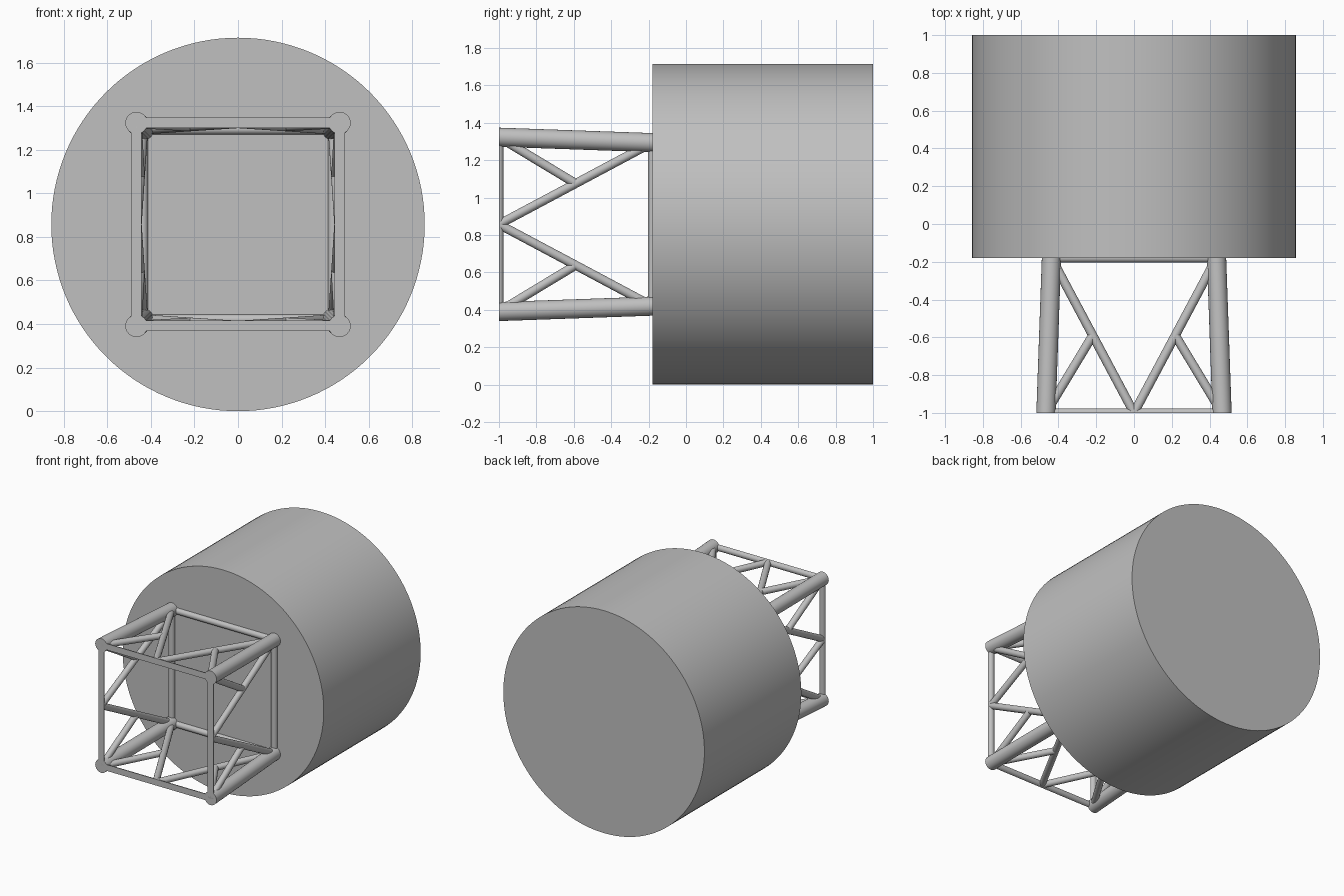
import bpy, bmesh, math
from mathutils import Vector, Matrix

if "Cube" in bpy.data.objects:
    bpy.data.objects.remove(bpy.data.objects["Cube"])

RADIUS = 0.857            # drum radius, also the height of its axis
FRONT, FACE = -1.0, -0.18  # open end of the truss, front face of the drum
WIDE, NARROW = 0.466, 0.437  # half width of the truss at each end
CHORD_R, BAR_R = 0.051, 0.024

grey = bpy.data.materials.new("plain_grey")
grey.use_nodes = True
colour = (0.53, 0.53, 0.53, 1)
grey.diffuse_color = colour
grey.node_tree.nodes["Principled BSDF"].inputs["Base Color"].default_value = colour


def tube(name, start, end, radius, sides=24, trim=True, turn=0):
    """Round bar between two points, trimmed flat at the truss ends, turned about the axis."""
    start, end = Vector(start), Vector(end)
    axis = end - start
    bm = bmesh.new()
    place = Matrix.Translation((start + end) / 2) @ axis.to_track_quat('Z', 'Y').to_matrix().to_4x4()
    bmesh.ops.create_cone(bm, cap_ends=True, segments=sides, radius1=radius,
                          radius2=radius, depth=axis.length, matrix=place)
    if trim:
        for y, side in ((FRONT, -1), (FACE, 1)):
            cut = bmesh.ops.bisect_plane(bm, geom=bm.verts[:] + bm.edges[:] + bm.faces[:],
                                         plane_co=(0, y, 0), plane_no=(0, side, 0), clear_outer=True)
            rim = [e for e in cut["geom_cut"] if isinstance(e, bmesh.types.BMEdge) and e.is_boundary]
            if rim:
                bmesh.ops.holes_fill(bm, edges=rim)
    bm.transform(Matrix.Translation((0, 0, RADIUS)) @ Matrix.Rotation(turn, 4, 'Y'))
    bmesh.ops.recalc_face_normals(bm, faces=bm.faces[:])
    mesh = bpy.data.meshes.new(name)
    bm.to_mesh(mesh)
    bm.free()
    mesh.materials.append(grey)
    obj = bpy.data.objects.new(name, mesh)
    bpy.context.collection.objects.link(obj)
    bpy.ops.object.select_all(action='DESELECT')
    obj.select_set(True)
    bpy.context.view_layer.objects.active = obj
    bpy.ops.object.shade_smooth_by_angle(angle=math.radians(35))


# Large closed drum
tube("drum", (0, FACE, 0), (0, 1, 0), RADIUS, sides=128, trim=False)

# Four identical truss sides around the drum axis
for i, side in enumerate(("top", "left", "bottom", "right")):
    turn = i * math.pi / 2

    # Tapering corner chord, run past both ends so that it trims square
    slope = Vector((NARROW - WIDE, FACE - FRONT, NARROW - WIDE)) * 0.1
    front_corner = Vector((WIDE, FRONT, WIDE))
    back_corner = Vector((NARROW, FACE, NARROW))
    tube(side + "_chord", front_corner - slope, back_corner + slope, CHORD_R, turn=turn)

    # Cross bars, cut in half lengthwise by the end planes
    tube(side + "_front_bar", (-WIDE, FRONT, WIDE), (WIDE, FRONT, WIDE), BAR_R, turn=turn)
    tube(side + "_back_bar", (-NARROW, FACE, NARROW), (NARROW, FACE, NARROW), BAR_R, turn=turn)

    # Long diagonals and the short braces meeting them halfway
    for hand, x in (("left", 1), ("right", -1)):
        apex = Vector((0, FRONT, WIDE))
        foot = Vector((x * NARROW, FACE, NARROW))
        corner = Vector((x * WIDE, FRONT, WIDE))
        lead = (foot - apex) * 0.04
        tube(f"{side}_{hand}_diagonal", apex - lead, foot, BAR_R, turn=turn)
        tube(f"{side}_{hand}_brace", (apex + foot) / 2, corner, BAR_R, turn=turn)
